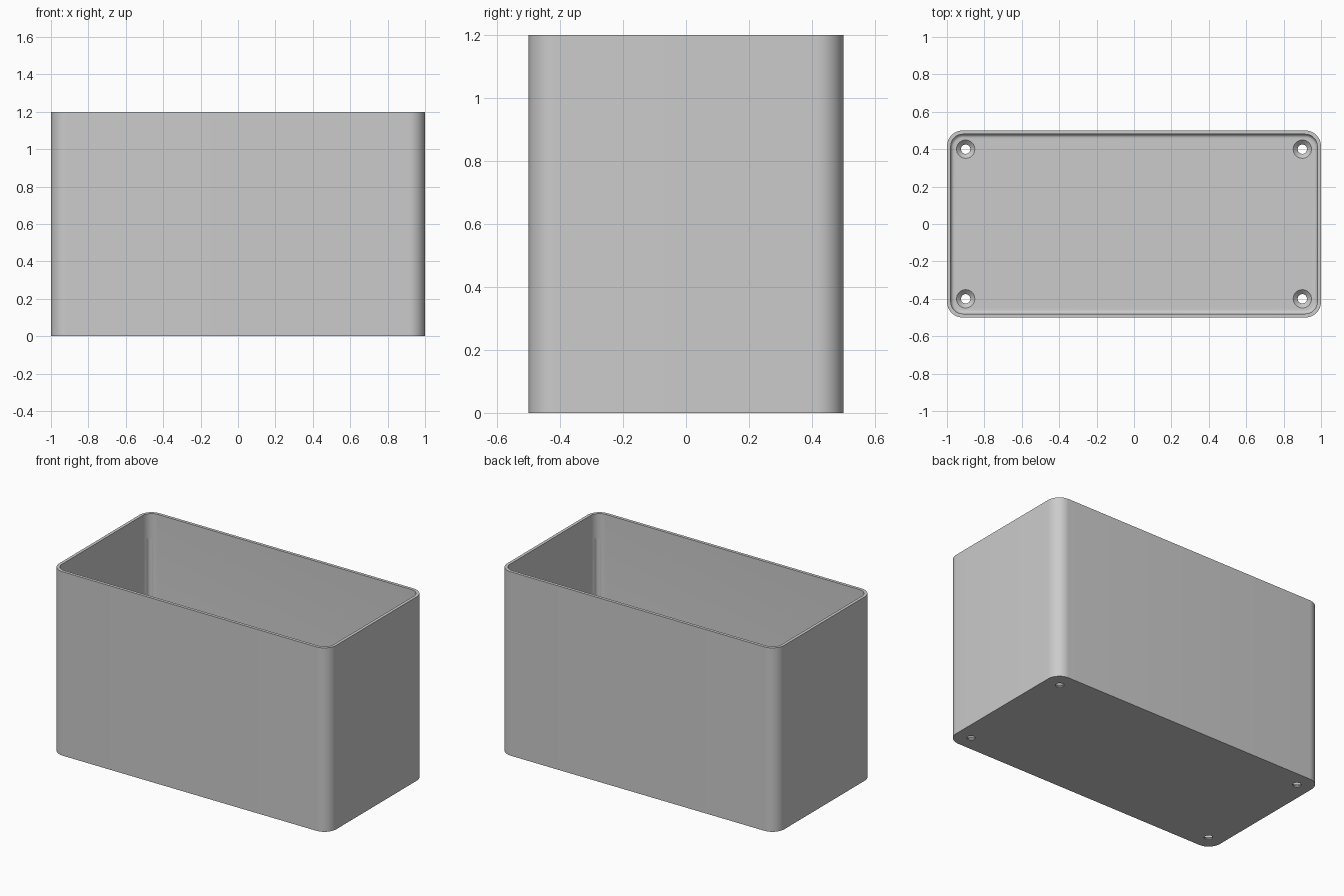
import bpy
import bmesh
from math import sin, cos, pi, radians, sqrt

cube = bpy.data.objects.get("Cube")
if cube:
    bpy.data.objects.remove(cube, do_unlink=True)

HALF_X, HALF_Y, HEIGHT = 1.0, 0.5, 1.2
RADIUS, WALL, FLOOR, FILLET = 0.085, 0.02, 0.03, 0.02
SEGMENTS = 12

grey = bpy.data.materials.new("plain grey")
grey.use_nodes = True
colour = (0.6, 0.6, 0.6, 1)
grey.diffuse_color = colour
grey.node_tree.nodes["Principled BSDF"].inputs["Base Color"].default_value = colour


def make_object(name, bm):
    bmesh.ops.recalc_face_normals(bm, faces=bm.faces)
    mesh = bpy.data.meshes.new(name)
    bm.to_mesh(mesh)
    bm.free()
    mesh.materials.append(grey)
    obj = bpy.data.objects.new(name, mesh)
    bpy.context.collection.objects.link(obj)
    return obj


def rounded_ring(bm, inset, z):
    """Rounded rectangle, inset from the outer wall."""
    r = RADIUS - inset
    ring = []
    for quarter, (sx, sy) in enumerate([(1, 1), (-1, 1), (-1, -1), (1, -1)]):
        for i in range(SEGMENTS + 1):
            a = (quarter + i / SEGMENTS) * pi / 2
            ring.append(bm.verts.new((sx * (HALF_X - RADIUS) + r * cos(a),
                                      sy * (HALF_Y - RADIUS) + r * sin(a), z)))
    return ring


def circle_ring(bm, x, y, radius, z, sides=32):
    return [bm.verts.new((x + radius * cos(2 * pi * i / sides),
                          y + radius * sin(2 * pi * i / sides), z)) for i in range(sides)]


def loft(bm, rings):
    """Skin the rings in order and cap both ends."""
    for low, high in zip(rings, rings[1:]):
        for i in range(len(low)):
            j = (i + 1) % len(low)
            bm.faces.new((low[i], low[j], high[j], high[i]))
    bm.faces.new(rings[0])
    bm.faces.new(rings[-1])


# Open box: outer wall, rim, inner wall, fillet down to the floor
bm = bmesh.new()
section = [(0, 0), (0, HEIGHT), (WALL, HEIGHT)]
for step in range(7):
    a = step / 6 * pi / 2
    section.append((WALL + FILLET * (1 - cos(a)), FLOOR + FILLET * (1 - sin(a))))
loft(bm, [rounded_ring(bm, inset, z) for inset, z in section])
box = make_object("open_box", bm)

# Cutters: countersunk screw holes and shallow reliefs in the inner corners
bm = bmesh.new()
hole = [(0.025, -0.05), (0.025, 0.007), (0.049, FLOOR), (0.049, FLOOR + 0.01)]
relief_radius = 0.025
reach = (RADIUS - WALL) + 0.006 - relief_radius
for sx in (1, -1):
    for sy in (1, -1):
        loft(bm, [circle_ring(bm, sx * 0.9, sy * 0.4, r, z) for r, z in hole])
        x = sx * (HALF_X - RADIUS + reach / sqrt(2))
        y = sy * (HALF_Y - RADIUS + reach / sqrt(2))
        loft(bm, [circle_ring(bm, x, y, relief_radius, z)
                  for z in (FLOOR + 0.03, 1.04)])
cutter = make_object("hole_cutter", bm)
cutter.hide_render = True

cut = box.modifiers.new("screw_holes", 'BOOLEAN')
cut.operation = 'DIFFERENCE'
cut.solver = 'EXACT'
cut.object = cutter
bpy.ops.object.select_all(action='DESELECT')
box.select_set(True)
bpy.context.view_layer.objects.active = box
bpy.ops.object.modifier_apply(modifier=cut.name)
bpy.data.objects.remove(cutter, do_unlink=True)
bpy.ops.object.shade_smooth_by_angle(angle=radians(30))
